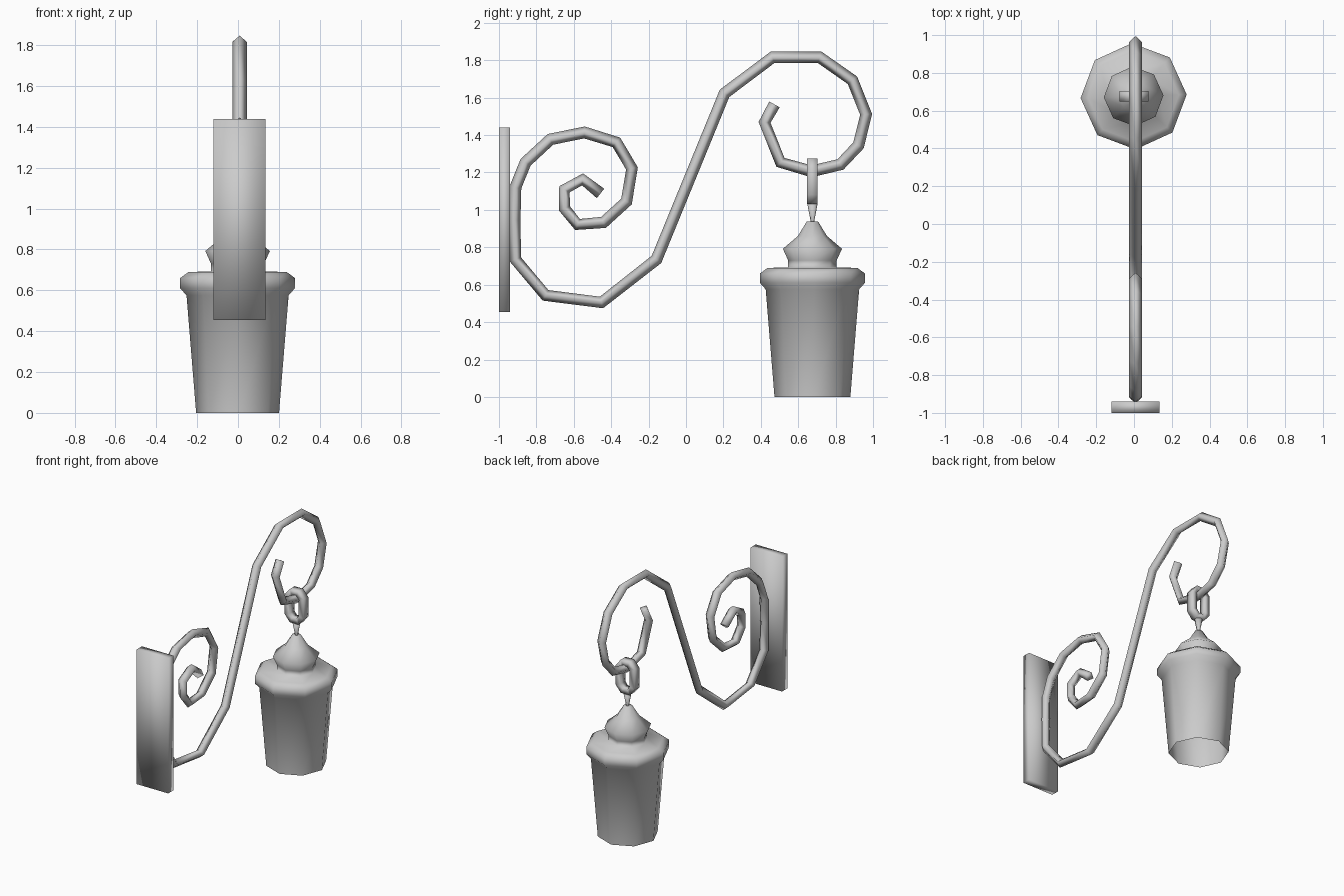
import bpy, bmesh
from math import sin, cos, pi, radians
from mathutils import Vector

if "Cube" in bpy.data.objects:
    bpy.data.objects.remove(bpy.data.objects["Cube"])


def finish(bm, name):
    bmesh.ops.recalc_face_normals(bm, faces=bm.faces)
    for f in bm.faces:
        f.smooth = True
    me = bpy.data.meshes.new(name)
    bm.to_mesh(me)
    bm.free()
    ob = bpy.data.objects.new(name, me)
    bpy.context.collection.objects.link(ob)
    return ob


def sweep(name, path, normal, section, closed=False):
    """Sweep a section (sideways, in-plane) along a flat path."""
    bm = bmesh.new()
    pts = [Vector(p) for p in path]
    n, rings = len(pts), []
    for i, p in enumerate(pts):
        if closed:
            a, b = pts[i - 1], pts[(i + 1) % n]
        else:
            a, b = pts[max(i - 1, 0)], pts[min(i + 1, n - 1)]
        t = ((p - a).normalized() + (b - p).normalized()).normalized()
        side = normal.cross(t)
        rings.append([bm.verts.new(p + normal * u + side * v) for u, v in section])
    k = len(section)
    for i in range(n if closed else n - 1):
        r, s = rings[i], rings[(i + 1) % n]
        for j in range(k):
            bm.faces.new((r[j], r[(j + 1) % k], s[(j + 1) % k], s[j]))
    if not closed:
        bm.faces.new(rings[0])
        bm.faces.new(rings[-1])
    return finish(bm, name)


def lathe(name, profile, centre, sides, turn=0.0):
    bm = bmesh.new()
    rings = [[bm.verts.new((centre[0] + r * cos(turn + 2 * pi * j / sides),
                            centre[1] + r * sin(turn + 2 * pi * j / sides), z))
              for j in range(sides)] for r, z in profile]
    for r, s in zip(rings, rings[1:]):
        for j in range(sides):
            k = (j + 1) % sides
            bm.faces.new((r[j], r[k], s[k], s[j]))
    bm.faces.new(rings[-1])
    return finish(bm, name)


# Wall plate
bm = bmesh.new()
bmesh.ops.create_cube(bm, size=1)
for v in bm.verts:
    v.co = Vector((v.co.x * 0.255 + 0.008, v.co.y * 0.06 - 0.97, v.co.z * 0.985 + 0.947))
finish(bm, "wall_plate")

# Scrolled arm: diamond section along an S-shaped path (y, z)
arm = [(-.457, 1.088), (-.553, 1.163), (-.65, 1.11), (-.65, 1.008), (-.58, .922),
       (-.441, .933), (-.318, 1.045), (-.289, 1.222), (-.372, 1.361), (-.543, 1.414),
       (-.725, 1.377), (-.858, 1.254), (-.912, 1.12), (-.917, .944), (-.912, .735),
       (-.751, .543), (-.452, .505), (-.158, .735), (.206, 1.623), (.463, 1.816),
       (.714, 1.816), (.89, 1.693), (.963, 1.511), (.922, 1.345), (.826, 1.243),
       (.671, 1.206), (.505, 1.254), (.42, 1.468), (.473, 1.564)]
sweep("scroll_arm", [(0.008, y, z) for y, z in arm], Vector((1, 0, 0)),
      [(.035, 0), (0, .032), (-.035, 0), (0, -.032)])

# Chain link hanging on the arm
CY = 0.676
link = [(.056, .065), (.026, .102), (-.026, .102), (-.056, .065),
        (-.056, -.065), (-.026, -.102), (.026, -.102), (.056, -.065)]
sweep("chain_link", [(x, CY, 1.153 + z) for x, z in link], Vector((0, 1, 0)),
      [(.028, .021), (-.028, .021), (-.028, -.021), (.028, -.021)], closed=True)

# Tapered pin between the link and the lantern cap
lathe("hanger_pin", [(.008, .93), (.028, 1.035)], (0, CY), 8)

# Eight-sided lantern, open underneath
lathe("lantern", [(.203, 0), (.25, .575), (.281, .61), (.281, .66), (.24, .69),
                  (.13, .692), (.13, .73), (.158, .792), (.078, .86), (.03, .938)],
      (-.002, CY), 8, radians(2))
